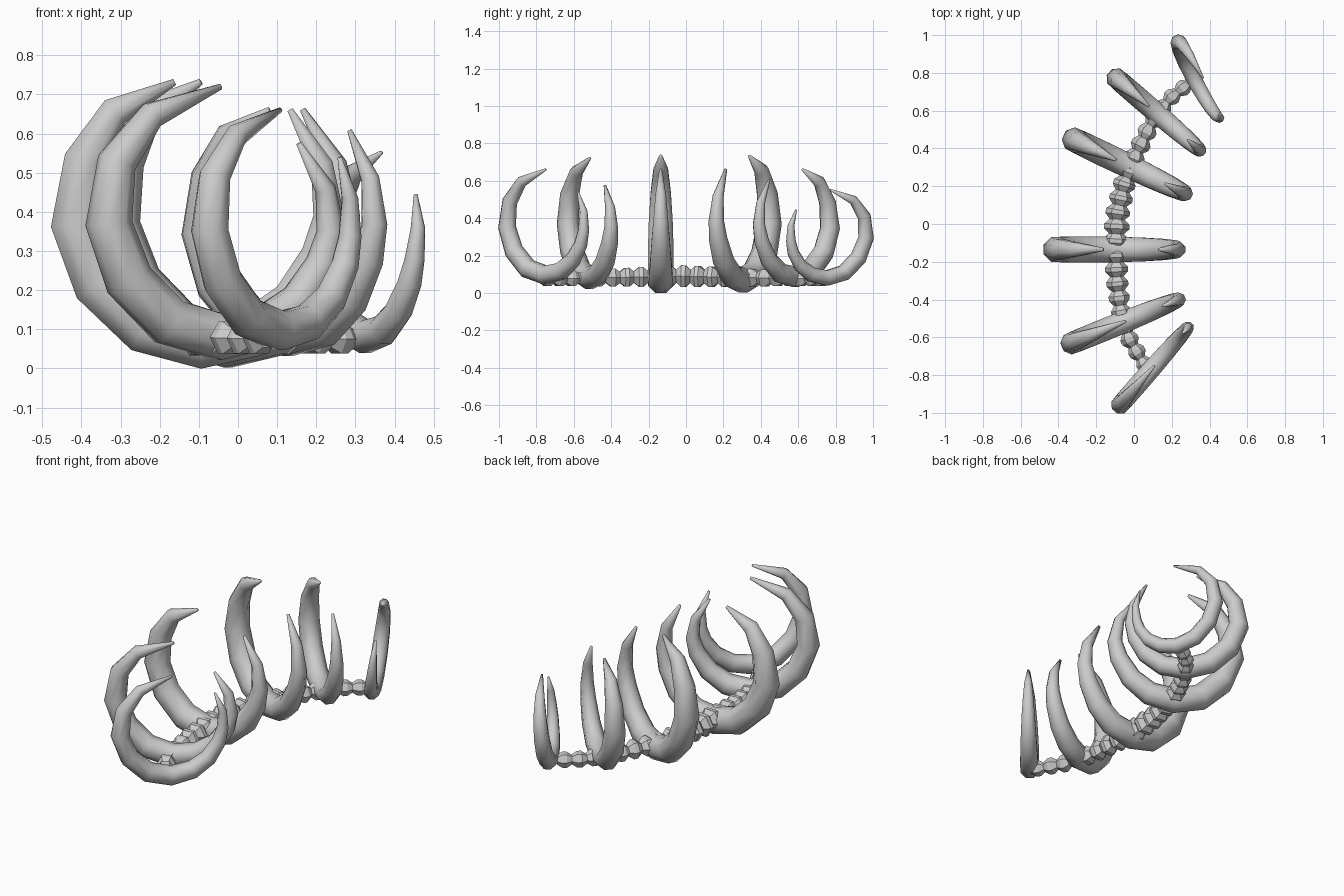
import bpy, bmesh, math
from mathutils import Vector

if "Cube" in bpy.data.objects:
    bpy.data.objects.remove(bpy.data.objects["Cube"])

def loft(name, rings, smooth=True):
    """Skin a list of vertex rings into a closed tube."""
    bm = bmesh.new()
    vs = [[bm.verts.new(p) for p in ring] for ring in rings]
    n = len(vs[0])
    for a, b in zip(vs, vs[1:]):
        for i in range(n):
            j = (i + 1) % n
            bm.faces.new((a[i], a[j], b[j], b[i]))
    bm.faces.new(vs[0])
    bm.faces.new(vs[-1])
    bmesh.ops.recalc_face_normals(bm, faces=bm.faces)
    for f in bm.faces:
        f.smooth = smooth
    me = bpy.data.meshes.new(name)
    bm.to_mesh(me)
    bm.free()
    ob = bpy.data.objects.new(name, me)
    bpy.context.collection.objects.link(ob)
    return ob

def ring(c, side, up, r, n=8, turn=.5):
    return [c + side * (r * math.cos(t)) + up * (r * math.sin(t))
            for t in (2 * math.pi * (i + turn) / n for i in range(n))]

# Rib outline: across, height, radius (left tip, round the bottom, right tip)
PROFILE = [(-.16, .73, .009), (-.31, .655, .042), (-.385, .53, .059), (-.408, .37, .07),
           (-.35, .22, .074), (-.235, .11, .075), (-.09, .07, .073), (.04, .095, .068),
           (.14, .175, .061), (.205, .29, .052), (.228, .39, .043), (.21, .52, .031), (.13, .66, .008)]

def rib(name, A, B, z0, z1, rs, tl, tr, hr, lean=0):
    A, B = Vector((*A, 0)), Vector((*B, 0))
    d = (B - A).normalized()
    side = Vector((-d.y, d.x, 0))
    pts = []
    for i, (u, z, r) in enumerate(PROFILE):
        f = (u + .475) / .745
        # shift the tips to match each rib's own curl
        if i < 2:
            f += (tl - .423) * (1, .35)[i]
        if i > 10:
            f += (tr - .812) * (.35, 1)[i - 11]
        h = z / .735
        if i > 7:
            h = .13 + (h - .13) * (hr - .13) / (.898 - .13)
        pts.append((A + (B - A) * f + side * lean * (h - .3)
                    + Vector((0, 0, z0 + (z1 - z0) * h)), r * rs))
    rings = []
    for i, (p, r) in enumerate(pts):
        t = (pts[min(i + 1, len(pts) - 1)][0] - pts[max(i - 1, 0)][0]).normalized()
        rings.append(ring(p, side, t.cross(side).normalized(), r))
    loft(name, rings)

# Ribs from front to back
rib("rib_1", (-.11, -1.0), (.31, -.52), .036, .665, .72, .52, .88, .80)
rib("rib_2", (-.39, -.655), (.275, -.385), .012, .725, .86, .52, .82, .79)
rib("rib_3", (-.482, -.135), (.275, -.135), -.004, .737, 1, .423, .812, .898)
rib("rib_4", (-.378, .475), (.31, .143), -.004, .737, .95, .41, .79, .898)
rib("rib_5", (-.138, .81), (.378, .365), .025, .665, .8, .42, .82, .91)
rib("rib_6", (.203, 1.0), (.458, .53), .03, .555, .6, .52, .90, .79, .05)

# Spine: hourglass-waisted vertebrae along a bowed path
PATH = [Vector(p) for p in [(.075, -.775), (-.025, -.61), (-.07, -.46), (-.09, -.3), (-.098, -.13),
        (-.088, .05), (-.055, .2), (.005, .36), (.09, .53), (.185, .66), (.29, .745)]]
acc = [0]
for a, b in zip(PATH, PATH[1:]):
    acc.append(acc[-1] + (b - a).length)

def at(s):
    s = max(0, min(acc[-1], s))
    k = max(i for i in range(len(PATH) - 1) if acc[i] <= s)
    p = PATH[k].lerp(PATH[k + 1], (s - acc[k]) / (acc[k + 1] - acc[k]))
    mid = 1 - min(1, abs(p.y + .03) / .75)
    return Vector((p.x, p.y, .075 + .015 * mid)), .042 + .026 * mid

COUNT = 22
step = acc[-1] / COUNT
for i in range(COUNT):
    rings = []
    for f, k in ((0, .6), (.35, 1), (.65, 1), (1, .6)):
        s = (i + f) * step
        c, r = at(s)
        t = (at(s + .03)[0] - at(s - .03)[0]).normalized()
        side = t.cross(Vector((0, 0, 1))).normalized()
        rings.append(ring(c, side, side.cross(t), r * k, 6, 0))
    loft(f"vertebra_{i + 1}", rings, False)
